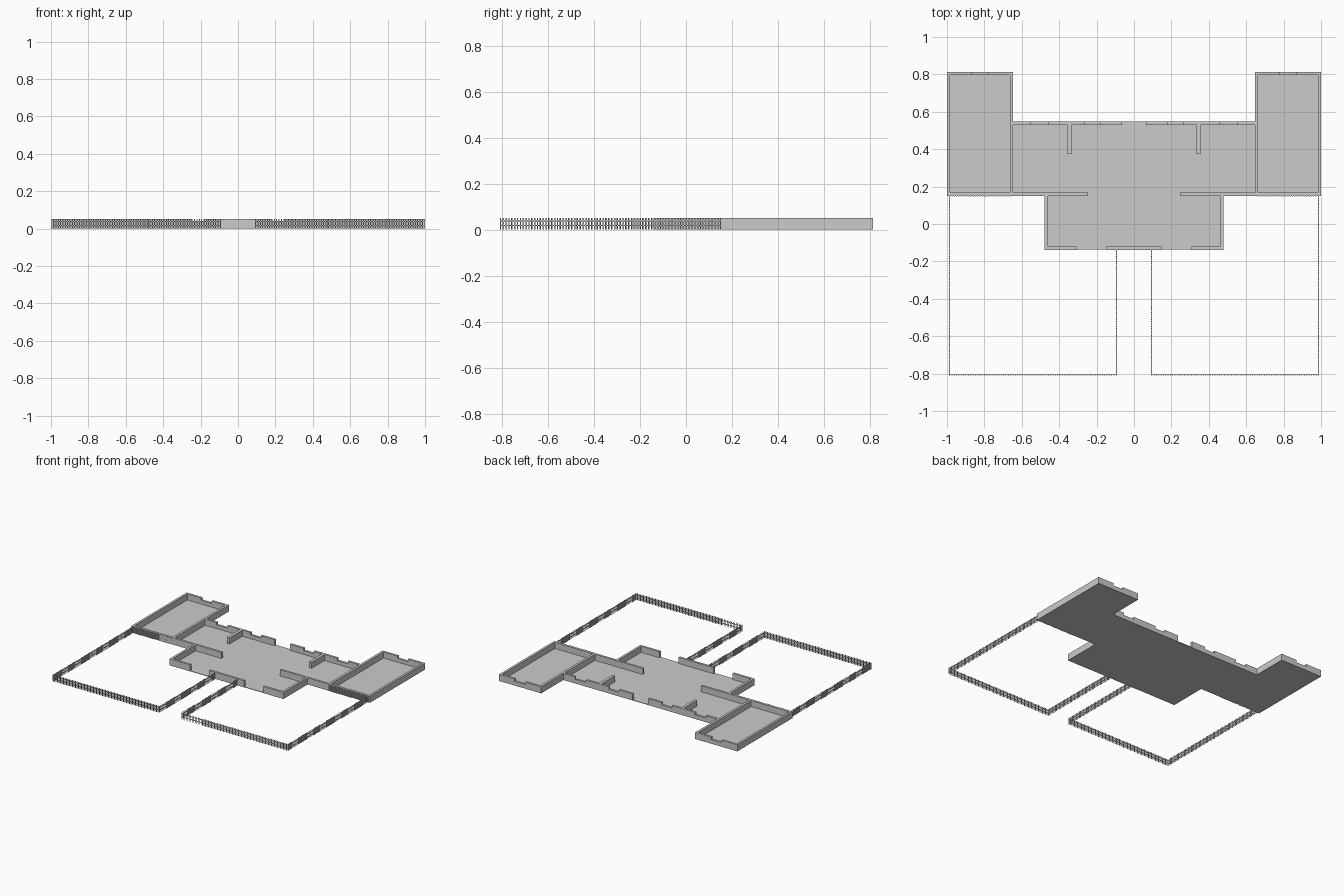
import bpy, bmesh

if "Cube" in bpy.data.objects:
    bpy.data.objects.remove(bpy.data.objects["Cube"])

H = 0.05        # wall height
SILL = 0.032    # height of wall under windows
T = 0.017       # wall thickness
FLOOR = 0.004


def add_box(bm, x0, x1, y0, y1, z0, z1):
    v = [bm.verts.new((x, y, z)) for z in (z0, z1)
         for x, y in ((x0, y0), (x1, y0), (x1, y1), (x0, y1))]
    for f in ((3, 2, 1, 0), (4, 5, 6, 7), (0, 1, 5, 4),
              (1, 2, 6, 5), (2, 3, 7, 6), (3, 0, 4, 7)):
        bm.faces.new([v[i] for i in f])


def finish(name, bm, mirror=False):
    me = bpy.data.meshes.new(name)
    bm.normal_update()
    bm.to_mesh(me)
    bm.free()
    ob = bpy.data.objects.new(name, me)
    bpy.context.collection.objects.link(ob)
    if mirror:
        m = ob.modifiers.new("mirror", 'MIRROR')
        m.use_clip = False
        m.use_mirror_merge = False
    return ob


def boxes(name, items, mirror=True):
    bm = bmesh.new()
    for b in items:
        add_box(bm, *b)
    return finish(name, bm, mirror)


# floor slab from a stepped outline
half = [(0.477, -0.137), (0.477, 0.151), (0.999, 0.151),
        (0.999, 0.812), (0.647, 0.812), (0.647, 0.547)]
outline = half + [(-x, y) for x, y in reversed(half)]
bm = bmesh.new()
face = bm.faces.new([bm.verts.new((x, y, 0)) for x, y in outline])
ext = bmesh.ops.extrude_face_region(bm, geom=[face])
bmesh.ops.translate(bm, vec=(0, 0, FLOOR),
                    verts=[g for g in ext['geom'] if isinstance(g, bmesh.types.BMVert)])
bmesh.ops.recalc_face_normals(bm, faces=bm.faces)
finish("floor", bm)

# side wings: outer wall, inner wall, back wall with one window
boxes("wing_walls", [
    (1 - T, 1, 0.151 + T, 0.813 - T, 0, H),
    (0.646, 0.664, 0.151 + T, 0.813 - T, 0, H),
    (0.646, 0.78, 0.813 - T, 0.813, 0, H),
    (0.78, 0.868, 0.813 - T, 0.813, 0, SILL),
    (0.868, 1, 0.813 - T, 0.813, 0, H)])

# long wall between hall, wings and front room
boxes("cross_wall", [(0.245, 1, 0.151, 0.151 + T, 0, H)])

# back wall of the hall with two windows a side and a central doorway
yb = 0.547
boxes("back_wall", [
    (0.065, 0.18, yb - T, yb, 0, H),
    (0.18, 0.265, yb - T, yb, 0, SILL),
    (0.265, 0.46, yb - T, yb, 0, H),
    (0.46, 0.55, yb - T, yb, 0, SILL),
    (0.55, 0.646, yb - T, yb, 0, H)])

# short partitions in the hall
boxes("partition", [(0.334, 0.356, 0.375, yb - T, 0, H)])

# front room: side walls, front corners and the middle front wall
yf = -0.138
boxes("front_room_walls", [
    (0.478 - T, 0.478, yf + T, 0.151, 0, H),
    (0.307, 0.478, yf, yf + T, 0, H)])
boxes("front_middle_wall", [(-0.148, 0.148, yf, yf + T, 0, H)], mirror=False)


# picket fences round the front yards
def fence(bm, a, b, pitch=0.0125, w=0.0055, d=0.003):
    along_x = a[1] == b[1]
    k = 0 if along_x else 1
    lo, hi = sorted((a[k], b[k]))
    c = a[1 - k]

    def bar(s0, s1, t0, t1, z0, z1):
        if along_x:
            add_box(bm, s0, s1, t0, t1, z0, z1)
        else:
            add_box(bm, t0, t1, s0, s1, z0, z1)

    n = round((hi - lo) / pitch)
    for i in range(n + 1):
        s = lo + (hi - lo) * i / n
        bar(s - w / 2, s + w / 2, c - d, c, 0, H)
    for z in (0.015, 0.036):
        bar(lo, hi, c, c + d * 0.8, z, z + 0.005)


path = [(0.66, 0.15), (0.986, 0.15), (0.986, -0.807), (0.094, -0.807), (0.094, yf)]
bm = bmesh.new()
for a, b in zip(path, path[1:]):
    fence(bm, a, b)
finish("picket_fence", bm, mirror=True)
